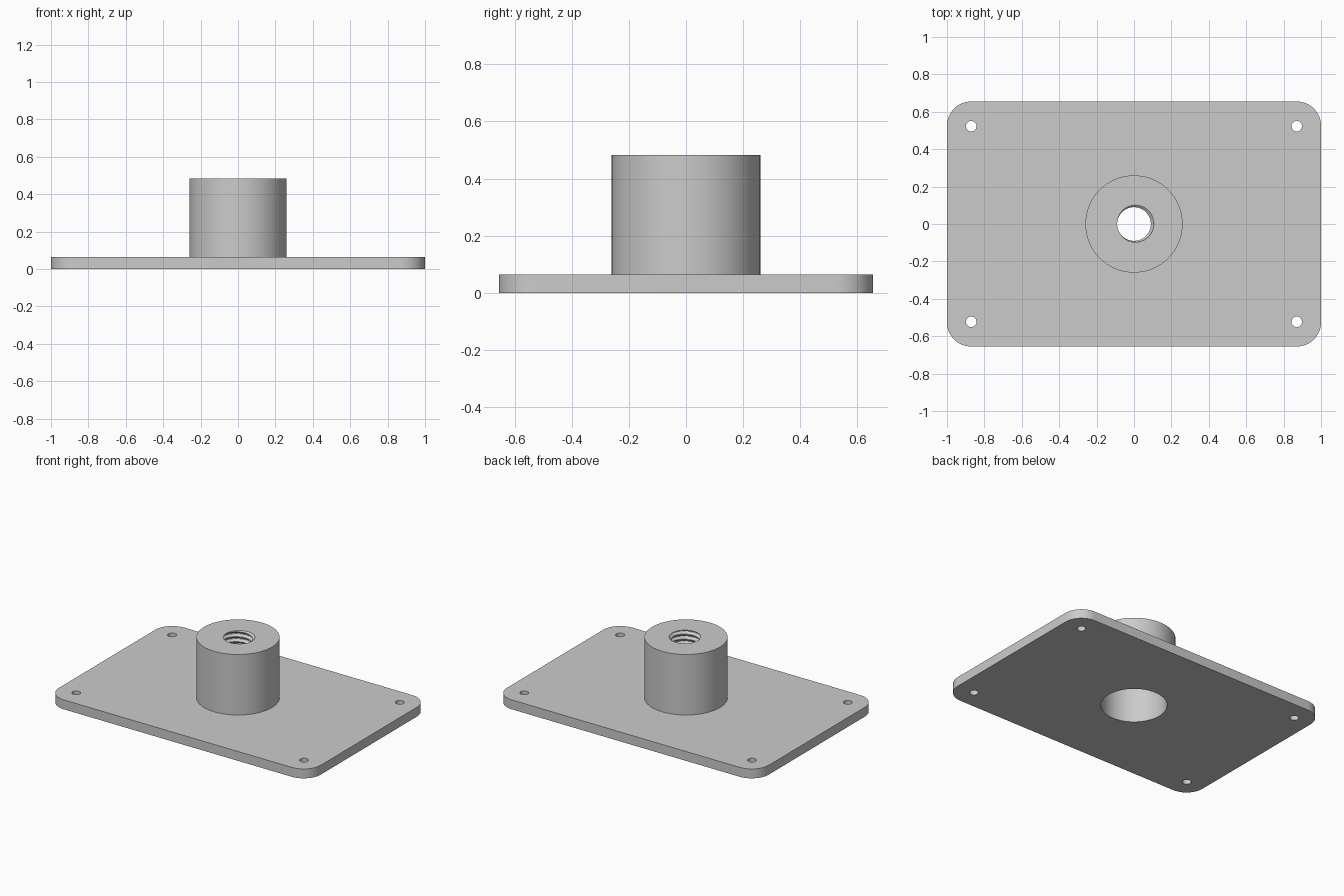
import bpy, bmesh
from math import sin, cos, pi, radians, floor

if "Cube" in bpy.data.objects:
    bpy.data.objects.remove(bpy.data.objects["Cube"])

HALF_X, HALF_Y, THICK = 1.0, 0.655, 0.065
CORNER, SEGS = 0.13, 64
BOSS_R, BOSS_TOP = 0.26, 0.483
BORE_R, BORE_TOP = 0.207, 0.28
MINOR_R, MAJOR_R, PITCH = 0.09, 0.106, 0.0345

grey = bpy.data.materials.new("light_grey")
grey.use_nodes = True
colour = (0.6, 0.6, 0.6, 1)
grey.diffuse_color = colour
grey.node_tree.nodes["Principled BSDF"].inputs["Base Color"].default_value = colour


def finish(obj):
    obj.data.materials.clear()
    obj.data.materials.append(grey)
    bpy.ops.object.select_all(action='DESELECT')
    obj.select_set(True)
    bpy.context.view_layer.objects.active = obj
    bpy.ops.object.shade_smooth_by_angle(angle=radians(30))


def arc(cx, cy, r, start, sweep, n):
    return [(cx + r * cos(start + sweep * i / n), cy + r * sin(start + sweep * i / n))
            for i in range(n + 1)]


def circle(cx, cy, r, n):
    return arc(cx, cy, r, 0, 2 * pi, n)[:-1]


# Base plate: rounded outline with bore and screw holes
outline = []
for k, (sx, sy) in enumerate([(1, 1), (-1, 1), (-1, -1), (1, -1)]):
    outline += arc(sx * (HALF_X - CORNER), sy * (HALF_Y - CORNER), CORNER,
                   k * pi / 2, pi / 2, 12)
loops = [outline, circle(0, 0, BORE_R, SEGS)]
loops += [circle(sx * 0.87, sy * 0.523, 0.028, 24) for sx in (-1, 1) for sy in (-1, 1)]

curve = bpy.data.curves.new("base_plate_outline", 'CURVE')
curve.dimensions = '2D'
curve.fill_mode = 'BOTH'
curve.extrude = THICK / 2
for loop in loops:
    spline = curve.splines.new('POLY')
    spline.points.add(len(loop) - 1)
    for point, (x, y) in zip(spline.points, loop):
        point.co = (x, y, 0, 1)
    spline.use_cyclic_u = True
helper = bpy.data.objects.new("plate_outline", curve)
bpy.context.collection.objects.link(helper)
bpy.context.view_layer.update()
mesh = bpy.data.meshes.new_from_object(helper.evaluated_get(bpy.context.evaluated_depsgraph_get()))
bpy.data.objects.remove(helper)
bm = bmesh.new()
bm.from_mesh(mesh)
bmesh.ops.remove_doubles(bm, verts=bm.verts, dist=1e-5)
bmesh.ops.translate(bm, verts=bm.verts, vec=(0, 0, THICK / 2))
bmesh.ops.recalc_face_normals(bm, faces=bm.faces)
bm.to_mesh(mesh)
bm.free()
plate = bpy.data.objects.new("base_plate", mesh)
bpy.context.collection.objects.link(plate)
finish(plate)


# Threaded boss: outer wall, top face, helical thread, counterbore
def thread_radius(angle, z):
    phase = (z - BOSS_TOP) / PITCH - (angle - 0.25) / (2 * pi)
    dist = abs(phase - floor(phase + 0.5))
    depth = min(1, max(0, (0.44 - dist) / 0.36))
    return MINOR_R + (MAJOR_R - MINOR_R) * depth


def constant(r):
    return lambda angle, z: r


rows = 200
rings = [(constant(BOSS_R), THICK), (constant(BOSS_R), BOSS_TOP)]
rings += [(thread_radius, BOSS_TOP + (BORE_TOP - BOSS_TOP) * i / rows) for i in range(rows + 1)]
rings += [(constant(BORE_R), BORE_TOP), (constant(BORE_R), THICK)]

bm = bmesh.new()
previous = None
for radius, z in rings:
    ring = []
    for i in range(SEGS):
        a = 2 * pi * i / SEGS
        r = radius(a, z)
        ring.append(bm.verts.new((r * cos(a), r * sin(a), z)))
    if previous:
        for i in range(SEGS):
            j = (i + 1) % SEGS
            bm.faces.new((previous[i], previous[j], ring[j], ring[i]))
    previous = ring
mesh = bpy.data.meshes.new("threaded_boss")
bm.to_mesh(mesh)
bm.free()
boss = bpy.data.objects.new("threaded_boss", mesh)
bpy.context.collection.objects.link(boss)
finish(boss)
